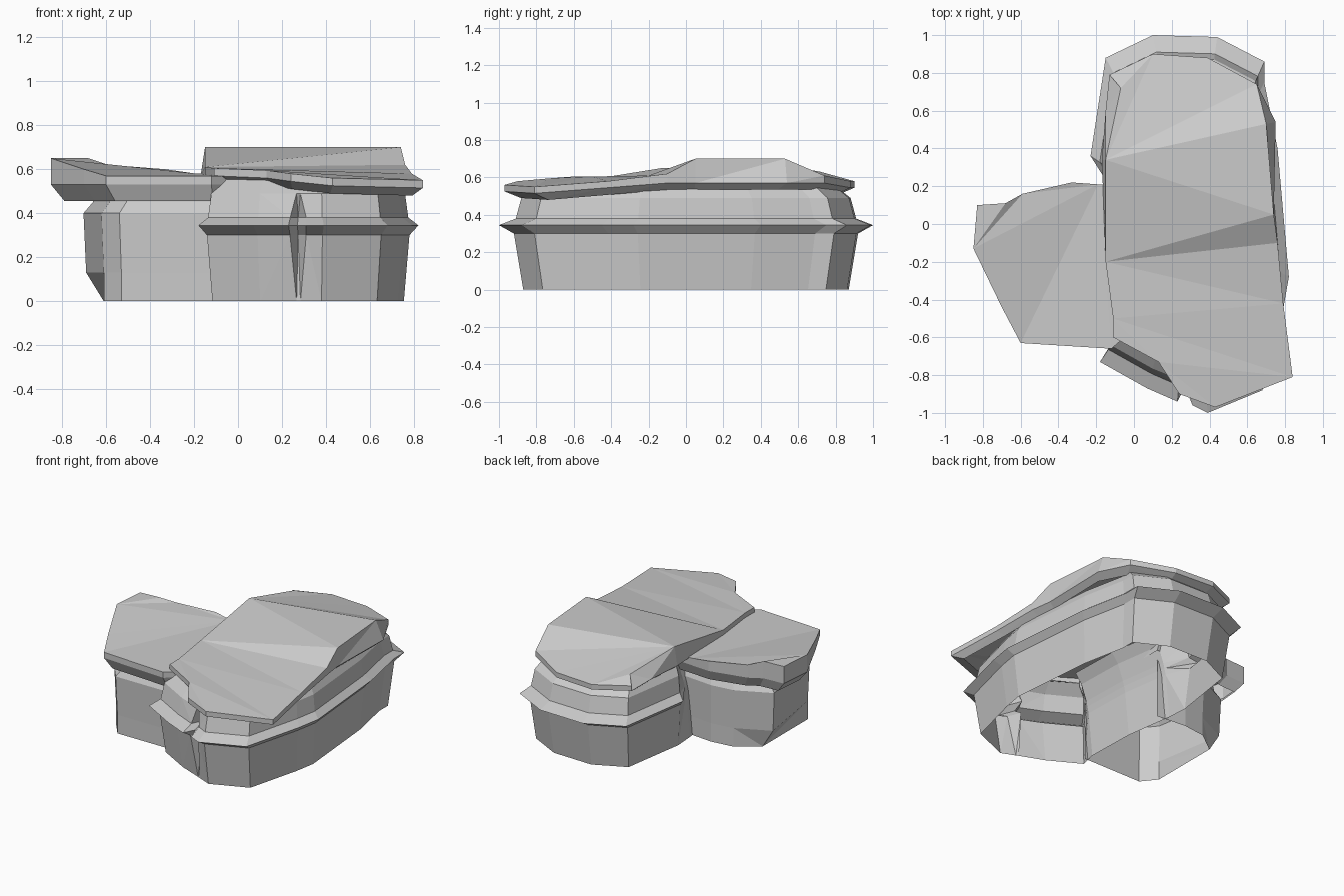
import bpy
import bmesh
from mathutils import Vector

if "Cube" in bpy.data.objects:
    bpy.data.objects.remove(bpy.data.objects["Cube"], do_unlink=True)

stone = bpy.data.materials.new("pale_grey_stone")
stone.use_nodes = True
stone.diffuse_color = (0.6, 0.6, 0.6, 1)
stone.node_tree.nodes["Principled BSDF"].inputs["Base Color"].default_value = (0.6, 0.6, 0.6, 1)


def loft(name, rings, closed=True, cap=()):
    """Skin stacked rings of points; cap lists faces on the first ring."""
    bm = bmesh.new()
    loops = [[bm.verts.new(p) for p in ring] for ring in rings]
    n = len(rings[0])
    for a, b in zip(loops, loops[1:]):
        for i in range(n if closed else n - 1):
            j = (i + 1) % n
            bm.faces.new((a[i], a[j], b[j], b[i]))
    for face in cap:
        bm.faces.new([loops[0][i] for i in face])
    bmesh.ops.triangulate(bm, faces=[f for f in bm.faces if len(f.verts) > 3])
    bmesh.ops.recalc_face_normals(bm, faces=bm.faces)
    # open shells: make sure the skin points away from the core
    core = sum((v.co for v in bm.verts), Vector()) / len(bm.verts)
    if sum(f.normal.dot(f.calc_center_median() - core) * f.calc_area() for f in bm.faces) < 0:
        bmesh.ops.reverse_faces(bm, faces=bm.faces)
    mesh = bpy.data.meshes.new(name)
    bm.to_mesh(mesh)
    bm.free()
    mesh.materials.append(stone)
    bpy.context.collection.objects.link(bpy.data.objects.new(name, mesh))


def scaled(outline, mid, k, z):
    """Outline scaled about mid, at a fixed height or a height per point."""
    zs = z if isinstance(z, list) else [z] * len(outline)
    return [(mid[0] + (p[0] - mid[0]) * k, mid[1] + (p[1] - mid[1]) * k, h)
            for p, h in zip(outline, zs)]


# main block: leaning wall, jutting ledge with a tapering front cleft, upper wall
mid = (.31, 0)
front_left = [(-.18, -.73), (.07, -.87)]
cleft = [(.23, -.94), (.27, -.86), (.31, -.96)]
shut_cleft = [(.26, -.945), (.27, -.95), (.28, -.955)]
around = [(.39, -1), (.68, -.88), (.79, -.45), (.82, -.28), (.76, .4), (.69, .75),
          (.69, .86), (.44, .99), (.10, 1), (-.15, .88), (-.23, .36)]
plain_side = [(-.15, .17), (-.1, -.17), (-.09, -.52)]  # no ledge behind the wing
rings = []
for k, z, gap, lean in [(.87, 0, shut_cleft, 0), (.92, .30, cleft, .03),
                        (1, .345, cleft, .04), (.91, .38, cleft, .05),
                        (.88, .49, shut_cleft, .09), (.80, .555, shut_cleft, .14)]:
    rings.append(scaled(front_left + gap + around, mid, k, z)
                 + [(x + lean, y, z) for x, y in plain_side])
loft("main_block", rings)

# main cap: faceted slab with a raised plateau behind the middle
rim = [(-.11, -.5, .605), (-.11, -.6, .605), (.13, -.73, .595), (.24, -.9, .58),
       (.43, -.97, .56), (.84, -.81, .55), (.79, -.42, .58), (.76, -.1, .62),
       (.74, .05, .70), (.70, .53, .70), (.65, .74, .61), (.39, .88, .58),
       (.10, .90, .58), (-.13, .79, .59), (-.07, .72, .63), (-.15, .34, .70),
       (-.15, -.2, .61)]
skirt = list(rim)
skirt[9], skirt[14], skirt[15] = (.75, .54), (-.15, .6), (-.17, .34)
low = [min(p[2] - .035, .57) for p in rim]
loft("main_cap",
     [rim, scaled(skirt, mid, 1, low), scaled(skirt, mid, .91, [z - .035 for z in low])],
     cap=[(8, 9, 15), (15, 16, 8), (16, 7, 8), (16, 6, 7), (16, 0, 6), (0, 5, 6),
          (0, 1, 2), (0, 2, 5), (2, 3, 4, 5), (9, 10, 15), (10, 11, 15),
          (11, 12, 15), (12, 14, 15), (12, 13, 14)])

# side wing: wall with a bevelled shoulder, open where it meets the main block
foot = [(-.08, .13), (-.30, .15), (-.46, .13), (-.61, .02), (-.61, -.48),
        (-.53, -.58), (-.08, -.58)]
belly = [(x - .08 if i == 3 else x, y) for i, (x, y) in enumerate(foot)]
wing_mid = (-.08, -.2)
loft("wing_wall", [
    scaled(foot, wing_mid, 1, 0), scaled(belly, wing_mid, 1, .13),
    scaled(belly, wing_mid, 1.02, .40), scaled(belly, wing_mid, .95, .45),
    scaled(belly, wing_mid, .92, .54)], closed=False)

# wing cap: slab rising towards its outer corner
wing_rim = [(-.05, .2, .58), (-.19, .21, .58), (-.33, .22, .60), (-.59, .16, .62),
            (-.68, .11, .65), (-.83, .10, .65), (-.85, -.13, .65), (-.70, -.44, .60),
            (-.60, -.63, .57), (-.12, -.66, .57), (-.05, -.6, .57)]
loft("wing_cap",
     [wing_rim, scaled(wing_rim, wing_mid, 1, .53), scaled(wing_rim, wing_mid, .92, .455)],
     cap=[(4, 5, 6), (3, 4, 6), (1, 2, 3), (1, 3, 6), (1, 6, 7), (1, 7, 8),
          (1, 8, 9), (0, 1, 9, 10)])
